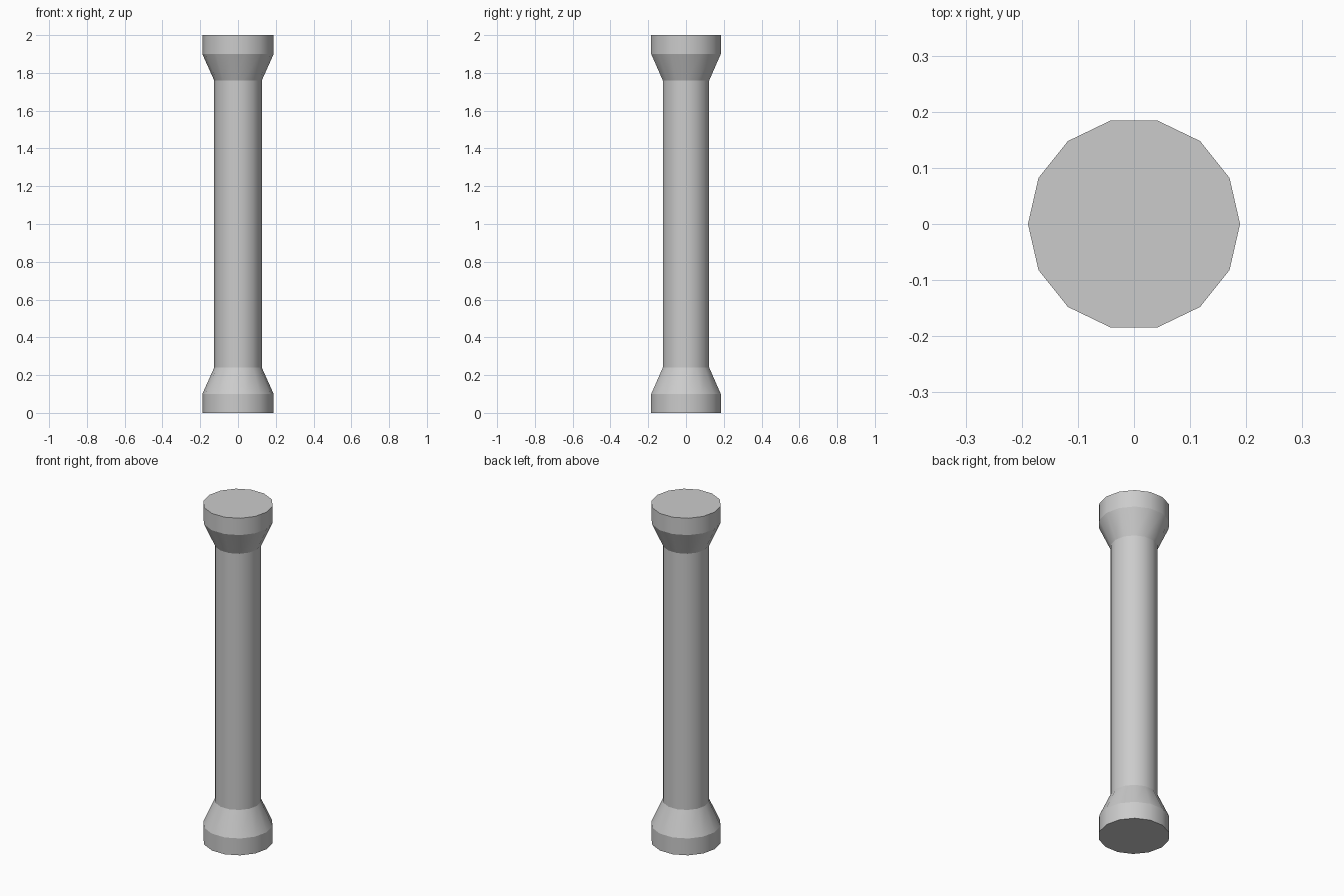
import bpy, bmesh
from math import cos, sin, tau

if "Cube" in bpy.data.objects:
    bpy.data.objects.remove(bpy.data.objects["Cube"])

SIDES = 14
HEIGHT = 2.0

# lower half of the profile (radius, z), mirrored for the upper half
half = [(0.189, 0.0), (0.189, 0.10), (0.126, 0.24)]
profile = half + [(r, HEIGHT - z) for r, z in reversed(half)]

bm = bmesh.new()
rings = [[bm.verts.new((r * cos(tau * i / SIDES), r * sin(tau * i / SIDES), z))
          for i in range(SIDES)] for r, z in profile]

# base block, flare, shaft, upper flare and cap block
for low, high in zip(rings, rings[1:]):
    for i in range(SIDES):
        j = (i + 1) % SIDES
        bm.faces.new((low[i], low[j], high[j], high[i])).smooth = True

# flat ends
bm.faces.new(rings[0][::-1])
bm.faces.new(rings[-1])

# rounded around the column, crisp at every horizontal ring
for e in bm.edges:
    a, b = e.verts
    if abs(a.co.z - b.co.z) < 1e-5:
        e.smooth = False

mesh = bpy.data.meshes.new("column")
bm.to_mesh(mesh)
bm.free()
column = bpy.data.objects.new("column", mesh)
bpy.context.collection.objects.link(column)
